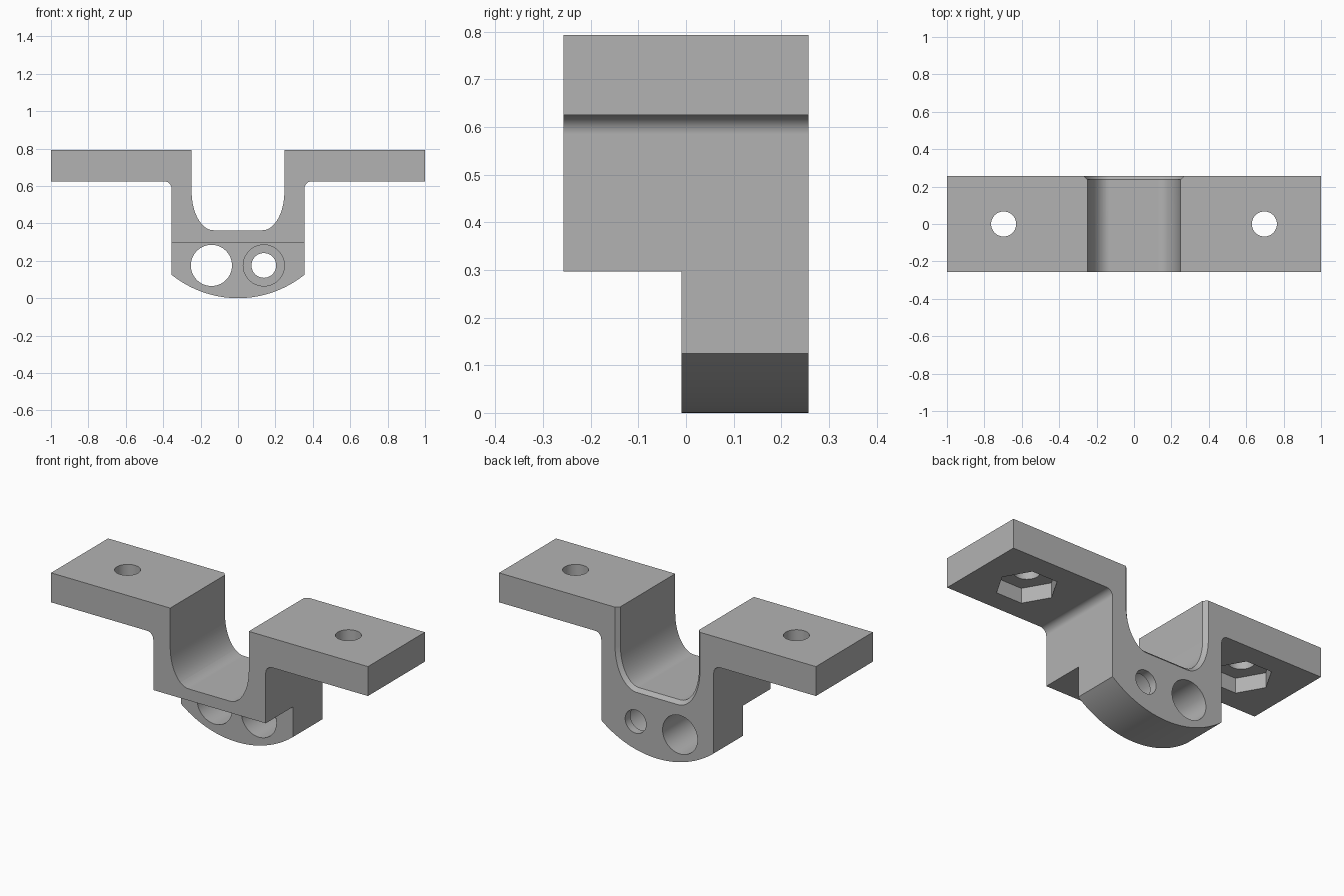
import bpy, bmesh
from math import sin, cos, pi, radians, asin
from mathutils import Matrix

cube = bpy.data.objects.get("Cube")
if cube:
    bpy.data.objects.remove(cube, do_unlink=True)

DEPTH = 0.257       # half depth
TOP, UNDER = 0.793, 0.625
STEP_Z, STEP_Y = 0.297, -0.009

grey = bpy.data.materials.new("plain grey")
grey.use_nodes = True
colour = (0.45, 0.45, 0.45, 1)
grey.diffuse_color = colour
grey.node_tree.nodes["Principled BSDF"].inputs["Base Color"].default_value = colour


def finish(name, bm):
    bmesh.ops.recalc_face_normals(bm, faces=bm.faces)
    mesh = bpy.data.meshes.new(name)
    bm.to_mesh(mesh)
    bm.free()
    mesh.materials.append(grey)
    obj = bpy.data.objects.new(name, mesh)
    bpy.context.collection.objects.link(obj)
    return obj


def loft(name, front, back, y0, y1):
    """Solid between two matching xz outlines."""
    bm = bmesh.new()
    a = [bm.verts.new((x, y0, z)) for x, z in front]
    b = [bm.verts.new((x, y1, z)) for x, z in back]
    bm.faces.new(a)
    bm.faces.new(b[::-1])
    for i in range(len(a)):
        j = (i + 1) % len(a)
        bm.faces.new((a[i], b[i], b[j], a[j]))
    return finish(name, bm)


def arc(cx, cz, rx, rz, start, end, n=14):
    steps = [radians(start + (end - start) * i / n) for i in range(n + 1)]
    return [(cx + rx * cos(t), cz + rz * sin(t)) for t in steps]


def mirrored(half):
    """Complete an outline from its +x half, listed from the centre outwards."""
    return half + [(-x, z) for x, z in reversed(half) if x > 1e-5]


def trough(grow, top):
    """Half outline of the rounded saddle, from floor centre to its rim."""
    curve = arc(0.13, 0.57, 0.118 + grow, 0.207 + grow, -90, 0, 20)
    return curve + [(0.248 + grow, top)]


def rod(name, radius, centre, length, axis="Z", sides=64):
    bm = bmesh.new()
    bmesh.ops.create_cone(bm, cap_ends=True, segments=sides, radius1=radius,
                          radius2=radius, depth=length)
    if axis == "Y":
        bm.transform(Matrix.Rotation(pi / 2, 4, "X"))
    bm.transform(Matrix.Translation(centre))
    return finish(name, bm)


# Bracket outline: rounded belly, side wall, fillet, mounting tab, saddle
R = 0.567
sweep = math_angle = asin(0.355 / R) * 180 / pi
belly = arc(0, R, R, R, -90, -90 + sweep, 20)
fillet = arc(0.395, 0.585, 0.04, 0.04, 180, 90, 10)
outer = belly + fillet + [(1, UNDER), (1, TOP)]
saddle = trough(0, TOP)
right = outer + saddle[::-1]
left = [(-x, z) for x, z in reversed(right)]
outline = right + left[:-1]
bracket = loft("bracket", outline, outline, -DEPTH, DEPTH)

cutters = []

# Step under the front half
box = [(-0.5, -0.1), (0.5, -0.1), (0.5, STEP_Z), (-0.5, STEP_Z)]
cutters.append(loft("step_cutter", box, box, -0.5, STEP_Y))

# Chamfer round the back rim of the saddle
cutters.append(loft("chamfer_cutter", mirrored(trough(-0.01, 0.9)),
                    mirrored(trough(0.04, 0.9)), 0.227, 0.277))

# Wide through hole, and narrow hole with a front counterbore
cutters.append(rod("wide_hole", 0.11, (-0.142, 0.1, 0.175), 0.8, "Y"))
cutters.append(rod("narrow_hole", 0.066, (0.138, 0.1, 0.175), 0.8, "Y"))
cutters.append(rod("counterbore", 0.11, (0.138, 0.06, 0.175), 0.3, "Y"))

# Tab bolt holes with hexagonal nut pockets below
for side in (-1, 1):
    cutters.append(rod("bolt_hole", 0.067, (side * 0.697, 0, 0.7), 0.5))
    bm = bmesh.new()
    hexagon = [(0.16 * cos(i * pi / 3), 0.16 * sin(i * pi / 3)) for i in range(6)]
    base = bm.faces.new([bm.verts.new((side * 0.697 + x, y, 0.56)) for x, y in hexagon])
    grown = bmesh.ops.extrude_face_region(bm, geom=[base])["geom"]
    tops = [g for g in grown if isinstance(g, bmesh.types.BMVert)]
    bmesh.ops.translate(bm, verts=tops, vec=(0, 0, 0.15))
    # the starting face must stay as the lower cap
    if not base.is_valid:
        bmesh.ops.holes_fill(bm, edges=bm.edges, sides=6)
    cutters.append(finish("nut_pocket", bm))

bpy.ops.object.select_all(action="DESELECT")
bpy.context.view_layer.objects.active = bracket
bracket.select_set(True)
for cutter in cutters:
    mod = bracket.modifiers.new("cut", "BOOLEAN")
    mod.operation = "DIFFERENCE"
    mod.solver = "EXACT"
    mod.object = cutter
    bpy.ops.object.modifier_apply(modifier=mod.name)
    bpy.data.objects.remove(cutter, do_unlink=True)

# Smooth curved walls, crisp edges
bpy.ops.object.shade_smooth_by_angle(angle=radians(25))
normals = bracket.modifiers.new("flat faces stay flat", "WEIGHTED_NORMAL")
normals.keep_sharp = True
